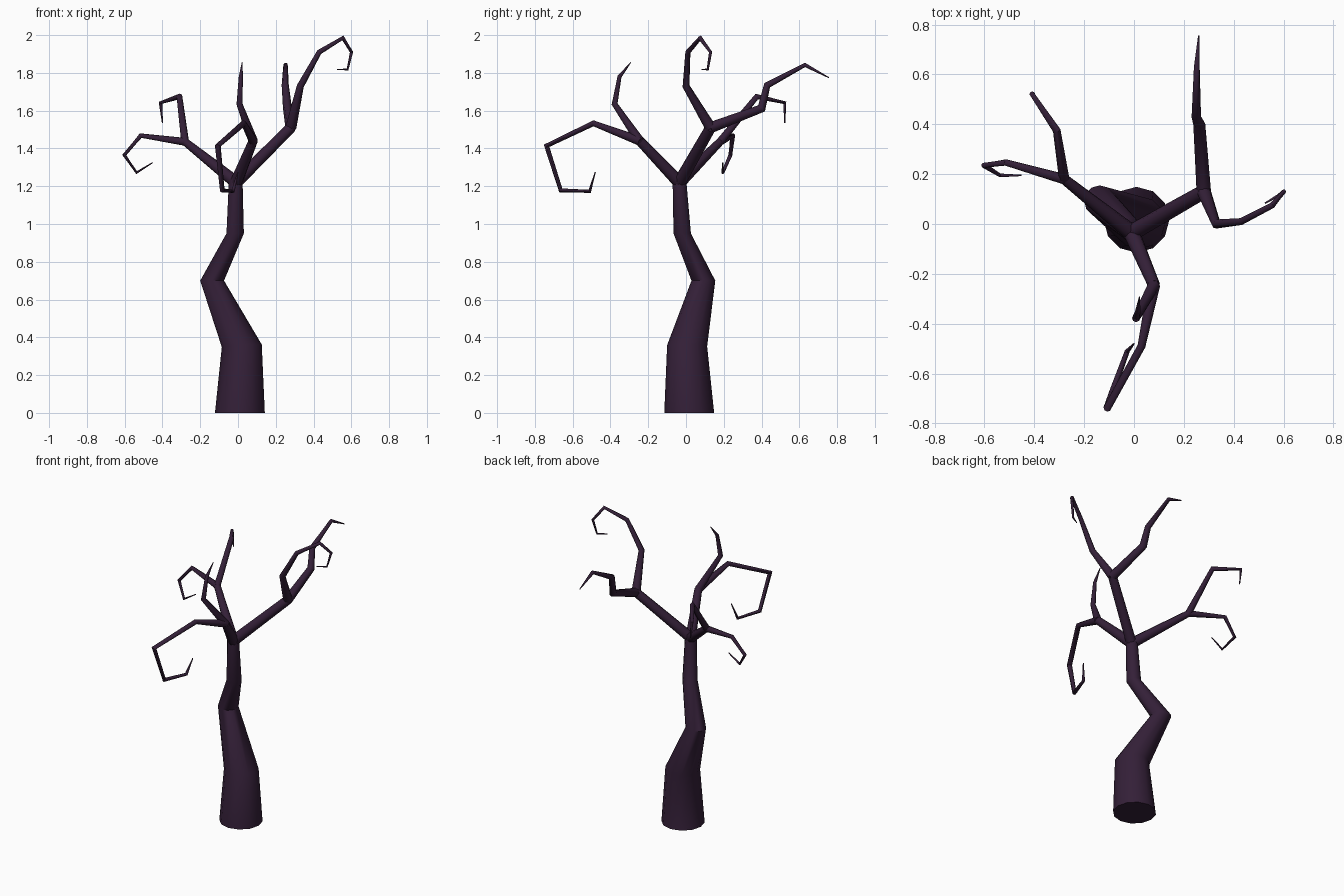
import bpy, bmesh, math
from mathutils import Vector

if "Cube" in bpy.data.objects:
    bpy.data.objects.remove(bpy.data.objects["Cube"])

bark = bpy.data.materials.new("bark")
bark.diffuse_color = (0.034, 0.014, 0.039, 1)
bark.use_nodes = True
bark.node_tree.nodes["Principled BSDF"].inputs["Base Color"].default_value = bark.diffuse_color


def limb(name, path, sides):
    """Sweep a tapering tube through (x, y, z, radius) points."""
    bm = bmesh.new()
    pts = [Vector(p[:3]) for p in path]
    rings, side = [], Vector((1, 0, 0))
    for i, c in enumerate(pts):
        d_in = (c - pts[i - 1]).normalized() if i else Vector()
        d_out = (pts[i + 1] - c).normalized() if i < len(pts) - 1 else Vector()
        d = (d_in + d_out).normalized()
        if name == "trunk":
            d = Vector((0, 0, 1)) if i != 1 else (d + Vector((0, 0, 2))).normalized()
        elif i == 0:
            side = d.orthogonal()
        side = (side - d * side.dot(d)).normalized()
        other = d.cross(side)
        r = path[i][3]
        ring = []
        for k in range(sides):
            a = math.tau * k / sides
            ring.append(bm.verts.new(c + r * (side * math.cos(a) + other * math.sin(a))))
        rings.append(ring)
    for lo, hi in zip(rings, rings[1:]):
        for k in range(sides):
            n = (k + 1) % sides
            bm.faces.new((lo[k], lo[n], hi[n], hi[k]))
    bm.faces.new(rings[0][::-1])
    bm.faces.new(rings[-1])
    bmesh.ops.recalc_face_normals(bm, faces=bm.faces)
    me = bpy.data.meshes.new(name)
    bm.to_mesh(me)
    bm.free()
    me.materials.append(bark)
    ob = bpy.data.objects.new(name, me)
    bpy.context.collection.objects.link(ob)
    bpy.ops.object.select_all(action='DESELECT')
    ob.select_set(True)
    bpy.context.view_layer.objects.active = ob
    bpy.ops.object.shade_smooth_by_angle(angle=math.radians(50))


# Crooked trunk
limb("trunk", [(.01, .017, 0, .132), (.02, .006, .355, .106), (-.137, .092, .7, .063),
               (-.015, -.02, .95, .046), (-.012, -.035, 1.235, .036)], 12)

# Main boughs, each forking into two twigs
top = (-.01, -.035, 1.22, .034)
right = (.28, .13, 1.51, .029)
left = (-.28, .18, 1.435, .021)
front = (.08, -.245, 1.44, .025)
for name, end in (("right_bough", right), ("left_bough", left), ("front_bough", front)):
    limb(name, [top, end], 8)

# Twigs with curled tips
limb("right_curl_twig", [right, (.33, 0, 1.73, .019), (.43, .01, 1.91, .014),
                         (.555, .075, 1.985, .012), (.601, .13, 1.91, .009),
                         (.58, .115, 1.818, .006), (.525, .083, 1.818, .003)], 8)
limb("right_back_twig", [right, (.262, .4, 1.612, .024), (.25, .43, 1.735, .019),
                         (.252, .63, 1.842, .012), (.26, .756, 1.775, .003)], 8)
limb("left_back_twig", [left, (-.31, .375, 1.675, .016), (-.41, .523, 1.642, .01),
                        (-.4, .523, 1.535, .003)], 8)
limb("left_curl_twig", [left, (-.515, .247, 1.468, .013), (-.602, .235, 1.365, .011),
                        (-.537, .195, 1.272, .008), (-.452, .195, 1.325, .003)], 8)
limb("front_up_twig", [front, (.008, -.378, 1.635, .016), (.015, -.352, 1.78, .011),
                       (.022, -.292, 1.856, .002)], 8)
limb("front_curl_twig", [front, (.03, -.49, 1.533, .016), (-.107, -.738, 1.414, .016),
                         (-.083, -.663, 1.178, .013), (-.027, -.51, 1.173, .01),
                         (0, -.48, 1.275, .003)], 8)
